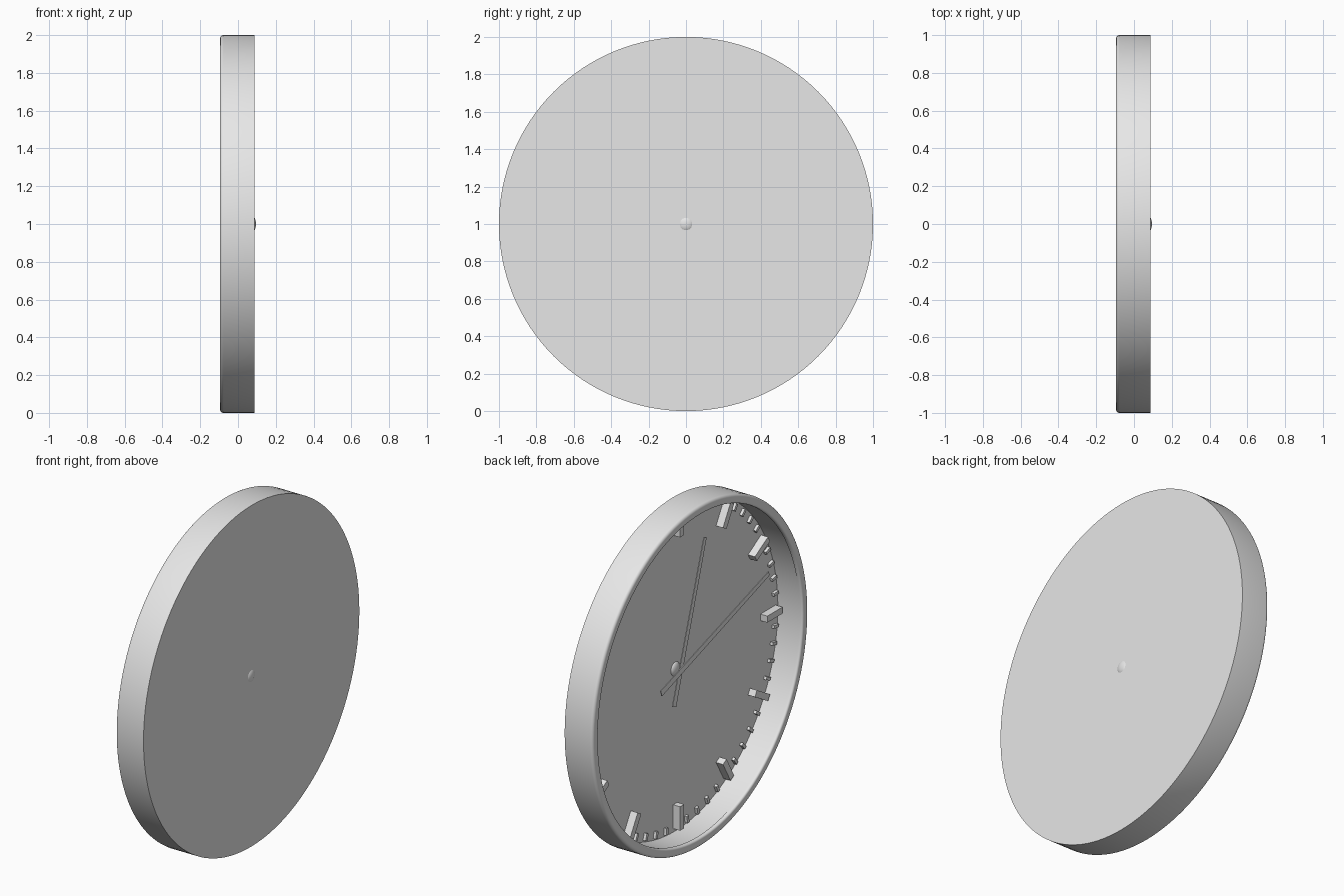
import bpy, bmesh, math
from mathutils import Vector

if "Cube" in bpy.data.objects:
    bpy.data.objects.remove(bpy.data.objects["Cube"])

grey = bpy.data.materials.new("light_grey")
grey.diffuse_color = (0.8, 0.8, 0.8, 1)
grey.use_nodes = True
grey.node_tree.nodes["Principled BSDF"].inputs["Base Color"].default_value = grey.diffuse_color
CENTRE_Z = 1.0


def finish(name, bm, smooth=False):
    bmesh.ops.remove_doubles(bm, verts=bm.verts, dist=1e-5)
    bmesh.ops.recalc_face_normals(bm, faces=bm.faces)
    me = bpy.data.meshes.new(name)
    bm.to_mesh(me)
    bm.free()
    me.materials.append(grey)
    ob = bpy.data.objects.new(name, me)
    bpy.context.collection.objects.link(ob)
    if smooth:
        bpy.ops.object.select_all(action='DESELECT')
        ob.select_set(True)
        bpy.context.view_layer.objects.active = ob
        bpy.ops.object.shade_smooth_by_angle(angle=math.radians(35))
    return ob


def lathe(name, profile, steps=128):
    """Spin (x, radius) points around the clock's axis."""
    bm = bmesh.new()
    vs = [bm.verts.new((x, 0, CENTRE_Z + r)) for x, r in profile]
    es = [bm.edges.new(p) for p in zip(vs, vs[1:])]
    bmesh.ops.spin(bm, geom=vs + es, cent=(0, 0, CENTRE_Z), axis=(1, 0, 0),
                   angle=math.tau, steps=steps, use_merge=True)
    return finish(name, bm, True)


def bar(bm, deg, r0, r1, w0, w1, x0, x1):
    """Radial bar at a clockwise dial angle, seen from -x."""
    t = math.radians(deg)
    out = Vector((0, -math.sin(t), math.cos(t)))
    side = Vector((0, math.cos(t), math.sin(t)))
    rings = []
    for x in (x0, x1):
        base = Vector((x, 0, CENTRE_Z))
        rings.append([bm.verts.new(base + out * r + side * s * w / 2)
                      for r, w, s in ((r0, w0, -1), (r0, w0, 1), (r1, w1, 1), (r1, w1, -1))])
    a, b = rings
    bm.faces.new(a)
    bm.faces.new(b[::-1])
    for i in range(4):
        j = (i + 1) % 4
        bm.faces.new((a[i], b[i], b[j], a[j]))


def arc(cx, cr, rad, a0, a1, n=5):
    return [(cx + rad * math.cos(math.radians(a0 + (a1 - a0) * i / n)),
             cr + rad * math.sin(math.radians(a0 + (a1 - a0) * i / n))) for i in range(n + 1)]


# Case: flat back, straight wall, rounded front lip, shallow inner step
profile = [(0.087, 0), (0.087, 1.0)]
profile += arc(-0.077, 0.982, 0.018, 90, 180)
profile += arc(-0.083, 0.959, 0.012, 180, 270)
profile += [(-0.073, 0.947), (-0.073, 0.952), (0.076, 0.952), (0.076, 0)]
lathe("case", profile)

# Dial plate
lathe("dial", [(0.08, 0), (0.08, 0.951), (0.07, 0.951), (0.07, 0)])

# Hour marks and minute ticks
hours, minutes = bmesh.new(), bmesh.new()
for m in range(60):
    if m % 5 == 0:
        bar(hours, m * 6, 0.79, 0.93, 0.038, 0.038, 0.025, 0.071)
    else:
        bar(minutes, m * 6, 0.9, 0.94, 0.018, 0.018, 0.053, 0.071)
finish("hour_marks", hours)
finish("minute_ticks", minutes)

# Hands
for name, deg, length, x in (("hour_hand", 18, 0.73, 0.032), ("minute_hand", 72, 0.85, 0.026)):
    bm = bmesh.new()
    bar(bm, deg, -0.2, length, 0.036, 0.026, x, x + 0.005)
    finish(name, bm)

# Flattened centre pin, poking through the back
bm = bmesh.new()
bmesh.ops.create_uvsphere(bm, u_segments=24, v_segments=12, radius=1)
for v in bm.verts:
    v.co = (0.075 + v.co.z * 0.02, v.co.x * 0.042, CENTRE_Z + v.co.y * 0.042)
finish("centre_pin", bm, True)
